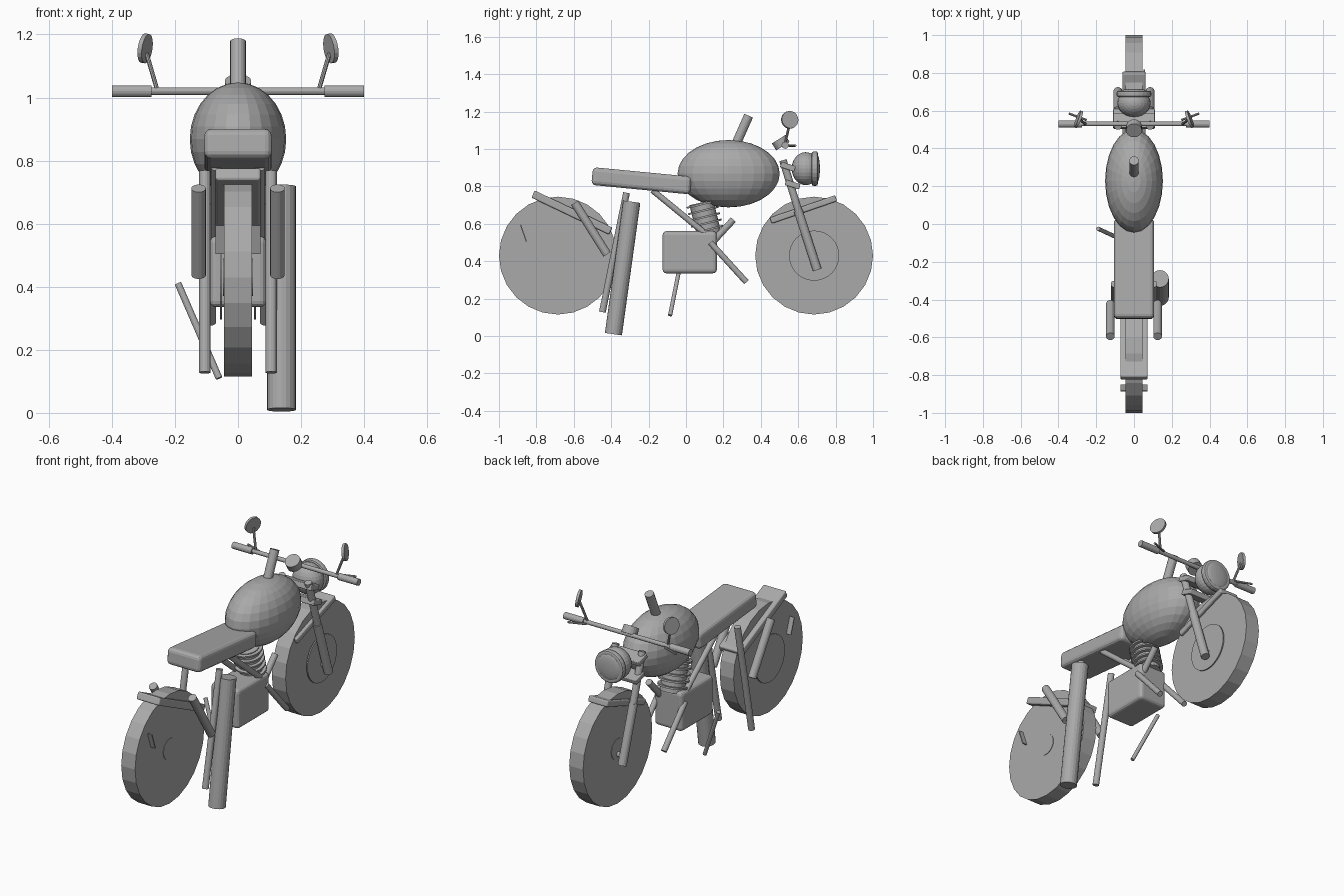
import bpy, bmesh, math
from mathutils import Vector, Matrix

if "Cube" in bpy.data.objects:
    bpy.data.objects.remove(bpy.data.objects["Cube"], do_unlink=True)

grey = bpy.data.materials.new("plain_grey")
grey.use_nodes = True
colour = (0.4, 0.4, 0.4, 1)
grey.diffuse_color = colour
grey.node_tree.nodes["Principled BSDF"].inputs["Base Color"].default_value = colour


def finish(name, bm, matrix):
    mesh = bpy.data.meshes.new(name)
    bm.transform(matrix)
    bm.to_mesh(mesh)
    bm.free()
    mesh.materials.append(grey)
    obj = bpy.data.objects.new(name, mesh)
    bpy.context.collection.objects.link(obj)
    return obj


def tube(name, a, b, r, sides=16):
    """Capped cylinder between two points."""
    a, b = Vector(a), Vector(b)
    d = b - a
    bm = bmesh.new()
    bmesh.ops.create_cone(bm, cap_ends=True, segments=sides, radius1=r, radius2=r, depth=d.length)
    turn = d.to_track_quat('Z', 'Y').to_matrix().to_4x4()
    return finish(name, bm, Matrix.Translation((a + b) / 2) @ turn)


def box(name, centre, size, tilt=0, bevel=0.0):
    """Box pitched about x, with optional rounded edges."""
    bm = bmesh.new()
    bmesh.ops.create_cube(bm, size=1, matrix=Matrix.Diagonal((*size, 1)))
    if bevel:
        bmesh.ops.bevel(bm, geom=bm.edges[:], offset=bevel, segments=3, profile=0.5, affect='EDGES')
    turn = Matrix.Rotation(math.radians(tilt), 4, 'X')
    return finish(name, bm, Matrix.Translation(centre) @ turn)


def ball(name, centre, radii, u=24, v=14):
    bm = bmesh.new()
    bmesh.ops.create_uvsphere(bm, u_segments=u, v_segments=v, radius=1)
    return finish(name, bm, Matrix.Translation(centre) @ Matrix.Diagonal((*radii, 1)))


def pair(name, a, b, r, sides=16):
    """Same tube on both sides of the bike."""
    for side, s in (("left", 1), ("right", -1)):
        tube(f"{name}_{side}", (s * a[0], *a[1:]), (s * b[0], *b[1:]), r, sides)


# Wheels with hubs, brake disc and sprocket
for name, y, s in (("front", 0.685, 1), ("rear", -0.685, -1)):
    tube(name + "_wheel", (-0.044, y, 0.43), (0.044, y, 0.43), 0.315, 24)
    tube(name + "_hub", (-0.047, y, 0.43), (0.047, y, 0.43), 0.06, 20)
    tube(name + "_disc", (s * 0.05, y, 0.43), (s * 0.057, y, 0.43), 0.134, 32)

# Tank, filler neck and seat
ball("fuel_tank", (0, 0.228, 0.868), (0.153, 0.273, 0.18))
tube("filler_neck", (0, 0.22, 0.92), (0, 0.335, 1.178), 0.025)
box("seat", (0, -0.238, 0.83), (0.214, 0.53, 0.095), -5.5, 0.022)

# Fenders and rear plate
box("rear_fender", (0, -0.61, 0.66), (0.144, 0.46, 0.042), -25.5, 0.008)
box("front_fender", (0, 0.628, 0.677), (0.124, 0.37, 0.034), 19, 0.008)
box("number_plate", (0, -0.869, 0.55), (0.144, 0.006, 0.095), 19)

# Engine block and finned cylinder
box("engine_block", (0, 0.02, 0.448), (0.18, 0.29, 0.225), 0, 0.02)
base, axis = Vector((0, 0.125, 0.54)), Vector((0, -0.24, 0.97))
tube("engine_cylinder", base, base + axis * 0.18, 0.065, 20)
for i in range(5):
    p = base + axis * (0.025 + i * 0.035)
    tube(f"cooling_fin_{i + 1}", p, p + axis * 0.01, 0.083, 20)

# Frame, rear struts and shocks
pair("frame_tube", (0.07, -0.18, 0.78), (0.07, 0.1, 0.55), 0.016)
pair("down_tube", (0.085, 0.13, 0.50), (0.085, 0.323, 0.288), 0.016)
pair("rear_strut", (0.105, -0.318, 0.766), (0.105, -0.447, 0.128), 0.018)
pair("shock", (0.125, -0.595, 0.712), (0.125, -0.422, 0.437), 0.023)

# Exhaust and kickstand
tube("exhaust_header", (0.06, 0.14, 0.5), (0.06, 0.253, 0.622), 0.018)
tube("muffler", (0.138, -0.29, 0.718), (0.138, -0.388, 0.01), 0.046, 20)
tube("kickstand", (-0.19, -0.025, 0.41), (-0.06, -0.085, 0.11), 0.011, 12)

# Fork and clamps
pair("fork_tube", (0.085, 0.518, 0.94), (0.085, 0.685, 0.40), 0.02)
pair("fork_sleeve", (0.085, 0.6, 0.67), (0.085, 0.702, 0.353), 0.024)
tube("front_axle", (-0.09, 0.685, 0.4), (0.09, 0.685, 0.4), 0.014)
box("upper_clamp", (0, 0.545, 0.905), (0.22, 0.08, 0.03), -18, 0.005)
box("lower_clamp", (0, 0.57, 0.81), (0.22, 0.08, 0.03), -18, 0.005)

# Headlight with rim and lens
ball("headlight_shell", (0, 0.64, 0.895), (0.088, 0.075, 0.088))
rim = tube("headlight_rim", (0, 0.672, 0.895), (0, 0.705, 0.895), 0.092, 24)
edge = rim.modifiers.new("round", 'BEVEL')
edge.width, edge.segments = 0.01, 2
ball("headlight_lens", (0, 0.70, 0.895), (0.075, 0.016, 0.075))

# Handlebar, gauge, grips, levers and mirrors
tube("handlebar", (-0.3, 0.53, 1.02), (0.3, 0.53, 1.02), 0.012)
tube("gauge", (0, 0.518, 1.015), (0, 0.495, 1.052), 0.042, 20)
pair("grip", (0.275, 0.53, 1.02), (0.4, 0.53, 1.02), 0.019)
pair("lever", (0.25, 0.55, 1.018), (0.345, 0.585, 1.018), 0.006, 8)
pair("mirror_stem", (0.258, 0.53, 1.03), (0.29, 0.555, 1.14), 0.007, 8)
pair("mirror", (0.288, 0.552, 1.155), (0.301, 0.557, 1.157), 0.047, 20)
